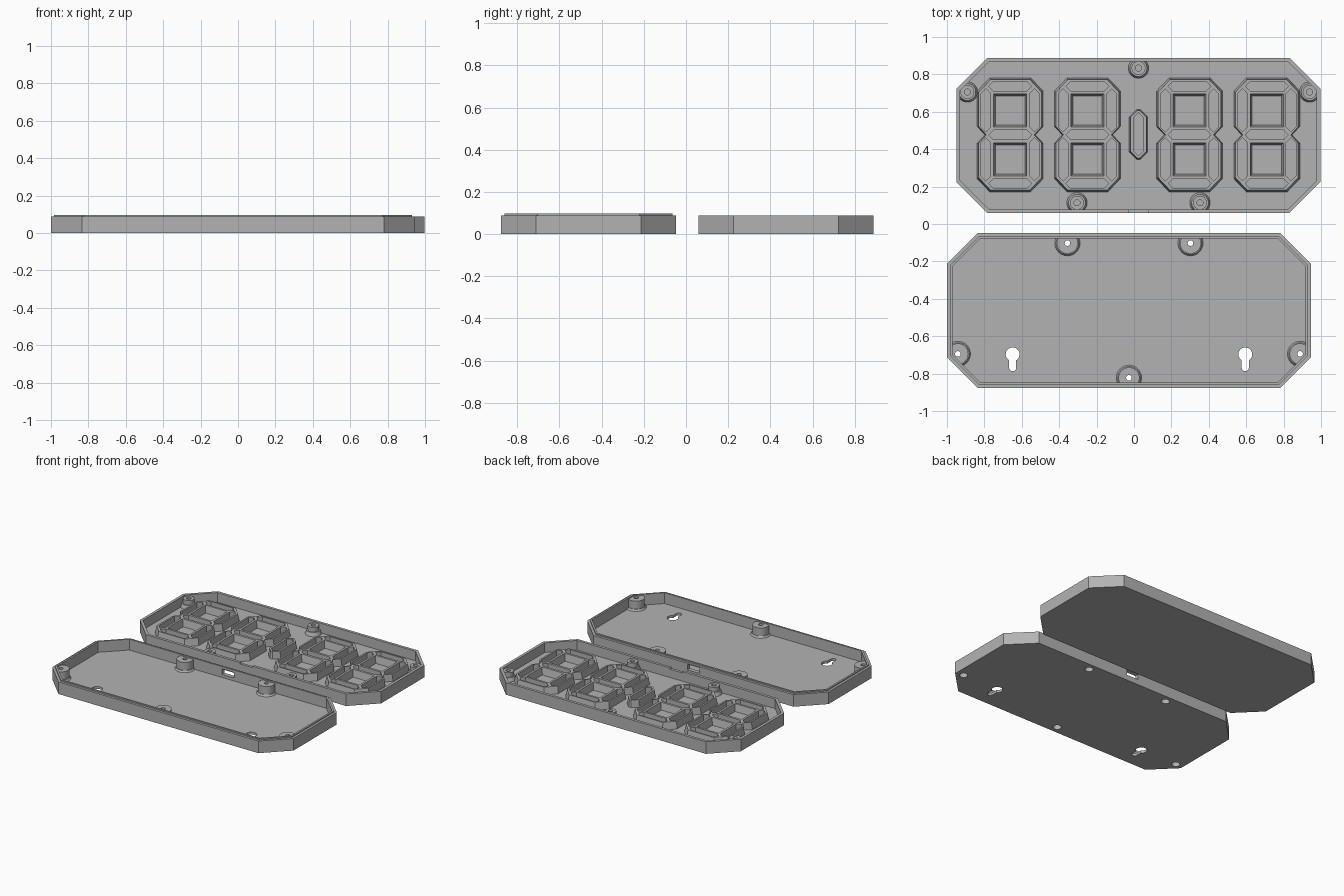
import bpy, bmesh, math

if "Cube" in bpy.data.objects:
    bpy.data.objects.remove(bpy.data.objects["Cube"])

grey = bpy.data.materials.new("plastic grey")
grey.diffuse_color = (0.45, 0.45, 0.45, 1)
grey.use_nodes = True
grey.node_tree.nodes["Principled BSDF"].inputs["Base Color"].default_value = grey.diffuse_color


def prism(name, pts, z0, z1, top=None, at=(0, 0)):
    """Solid between a bottom polygon and a (possibly smaller) top polygon."""
    bm = bmesh.new()
    lo = [bm.verts.new((x + at[0], y + at[1], z0)) for x, y in pts]
    hi = [bm.verts.new((x + at[0], y + at[1], z1)) for x, y in (top or pts)]
    n = len(pts)
    bm.faces.new(lo[::-1])
    bm.faces.new(hi)
    for i in range(n):
        bm.faces.new((lo[i], lo[(i + 1) % n], hi[(i + 1) % n], hi[i]))
    bmesh.ops.recalc_face_normals(bm, faces=bm.faces)
    me = bpy.data.meshes.new(name)
    bm.to_mesh(me)
    bm.free()
    me.materials.append(grey)
    ob = bpy.data.objects.new(name, me)
    bpy.context.collection.objects.link(ob)
    return ob


def boolean(ob, op, *cutters):
    for c in cutters:
        m = ob.modifiers.new("cut", 'BOOLEAN')
        m.operation, m.solver, m.object = op, 'EXACT', c
        bpy.context.view_layer.objects.active = ob
        bpy.ops.object.modifier_apply(modifier=m.name)
        bpy.data.objects.remove(c)


def outline(d=0.0, w=0.973, h=0.415, c=0.166):
    """Chamfered rectangle, inset by d."""
    w, h, c = w - d, h - d, c - d * 0.586
    return [(w, h - c), (w - c, h), (c - w, h), (-w, h - c),
            (-w, c - h), (c - w, -h), (w - c, -h), (w, c - h)]


def circle(r, n=32):
    return [(r * math.cos(i * math.tau / n), r * math.sin(i * math.tau / n)) for i in range(n)]


def rect(x, y):
    return [(x, y), (-x, y), (-x, -y), (x, -y)]


def hexagon(length, wide, upright):
    """Pointed bar used for one display segment."""
    p = [(length, 0), (length - wide, wide), (wide - length, wide),
         (-length, 0), (wide - length, -wide), (length - wide, -wide)]
    return [(-y, x) for x, y in p] if upright else p


def smooth(ob):
    bpy.ops.object.select_all(action='DESELECT')
    ob.select_set(True)
    bpy.context.view_layer.objects.active = ob
    bpy.ops.object.shade_smooth_by_angle(angle=math.radians(30))


FLOOR, RIM = 0.018, 0.088
F = (0.024, 0.4735)      # front cover centre
B = (-0.027, -0.4625)    # back cover centre
# Screw positions relative to a cover centre (mirrored in y for the back)
SCREWS = [(0, 0.36), (-0.915, 0.232), (0.915, 0.232), (-0.329, -0.36), (0.329, -0.36)]

# Front cover: tray with a stepped rim and a cable notch
front = prism("front_cover", outline(), 0, RIM, at=F)
boolean(front, 'DIFFERENCE',
        prism("c", outline(0.02), FLOOR, 0.2, at=F),
        prism("c", rect(0.05, 0.03), 0.078, 0.2, at=(F[0], F[1] - 0.415)))

# Digit housings: figure-eight block with square wells and segment pockets
right_half = [(0.135, 0), (0.177, 0.045), (0.177, 0.235), (0.110, 0.305)]
eight = right_half + [(-x, y) for x, y in right_half[::-1]]
eight += [(-x, -y) for x, y in right_half[1:]] + [(x, -y) for x, y in right_half[:0:-1]]
DIGIT_TOP = 0.07
for i, dx in enumerate((-0.686, -0.273, 0.273, 0.686)):
    at = (F[0] + dx, F[1] + 0.003)
    small = [(x * 0.95, y * 0.97) for x, y in eight]
    digit = prism(f"digit_housing_{i + 1}", eight, FLOOR - 0.004, DIGIT_TOP, small, at)
    cuts = []
    for s in (1, -1):
        cuts.append(prism("c", rect(0.076, 0.076), FLOOR - 0.01, DIGIT_TOP + 0.01,
                          rect(0.09, 0.09), (at[0], at[1] + s * 0.131)))
        for t in (1, -1):
            cuts.append(prism("c", hexagon(0.115, 0.026, True), FLOOR - 0.01, 0.2,
                              at=(at[0] + t * 0.13, at[1] + s * 0.131)))
    for y in (-0.26, 0, 0.26):
        cuts.append(prism("c", hexagon(0.115, 0.026, False), FLOOR - 0.01, 0.2,
                          at=(at[0], at[1] + y)))
    boolean(digit, 'DIFFERENCE', *cuts)

# Colon housing in the middle
at = (F[0], F[1] + 0.006)
colon = prism("colon_housing", outline(0, 0.05, 0.134, 0.04), FLOOR - 0.004, DIGIT_TOP,
              outline(0.007, 0.05, 0.134, 0.04), at)
boolean(colon, 'DIFFERENCE',
        prism("c", hexagon(0.115, 0.028, True), FLOOR - 0.01, 0.2, at=at))

# Front screw bosses: wide flared foot, narrower post, blind hole
for i, (x, y) in enumerate(SCREWS):
    p = (F[0] + x, F[1] + y)
    foot = prism(f"front_boss_{i + 1}", circle(0.056), FLOOR - 0.004, 0.045, circle(0.045), p)
    boolean(foot, 'UNION', prism("c", circle(0.037), FLOOR - 0.004, 0.078, at=p))
    boolean(foot, 'INTERSECT', prism("c", outline(0.01), 0, 0.2, at=F))
    boolean(foot, 'DIFFERENCE', prism("c", circle(0.016), 0.03, 0.2, at=p))
    smooth(foot)

# Back cover: tray with a raised lip, cable opening and keyhole hangers
back = prism("back_cover", outline(), 0, RIM, at=B)
boolean(back, 'UNION', prism("c", outline(0.017), 0.05, 0.097, at=B))
boolean(back, 'DIFFERENCE',
        prism("c", outline(0.03), FLOOR, 0.2, at=B),
        prism("c", rect(0.049, 0.06), 0.04, 0.08, at=(B[0], B[1] + 0.415)))
for s in (-1, 1):
    k = (B[0] + s * 0.622, -0.697)
    boolean(back, 'DIFFERENCE',
            prism("c", circle(0.037), -0.1, 0.05, at=k),
            prism("c", rect(0.019, 0.035), -0.1, 0.05, at=(k[0], k[1] - 0.037)),
            prism("c", circle(0.019), -0.1, 0.05, at=(k[0], k[1] - 0.071)))

# Back screw bosses: through hole with a counterbore from below
for i, (x, y) in enumerate(SCREWS):
    p = (B[0] + x, B[1] - y)
    boss = prism(f"back_boss_{i + 1}", circle(0.07), FLOOR - 0.004, 0.03, circle(0.06), p)
    boolean(boss, 'UNION', prism("c", circle(0.056), FLOOR - 0.004, RIM, at=p))
    boolean(boss, 'INTERSECT', prism("c", outline(0.018), 0, 0.2, at=B))
    for ob in (boss, back):
        boolean(ob, 'DIFFERENCE',
                prism("c", circle(0.015), -0.1, 0.2, at=p),
                prism("c", circle(0.028), -0.1, 0.05, at=p))
    smooth(boss)
